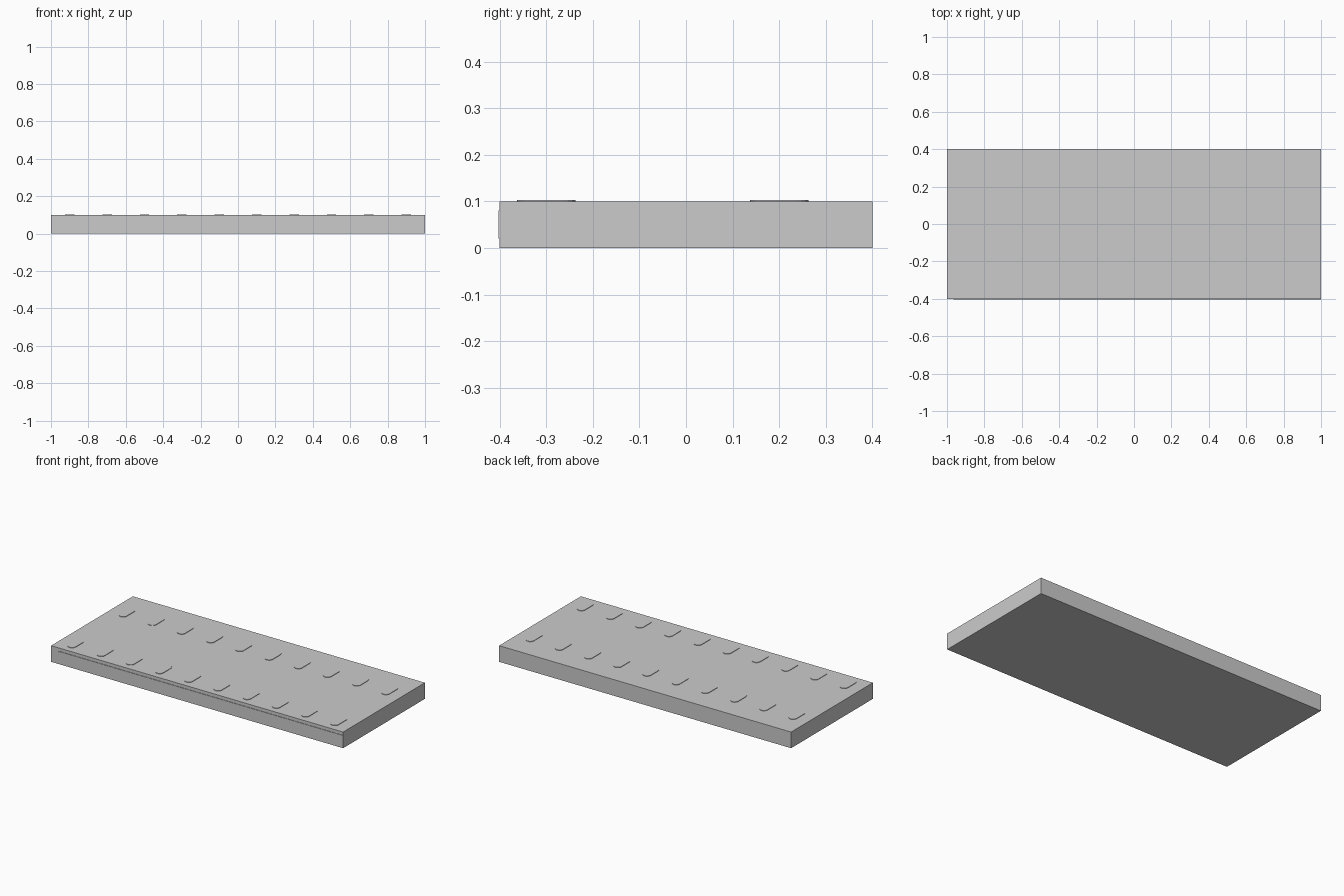
import bpy, bmesh
from math import pi, sin, cos
from mathutils import Vector

if "Cube" in bpy.data.objects:
    bpy.data.objects.remove(bpy.data.objects["Cube"])

L, W, H = 2.0, 0.8, 0.1      # slab size
RAISE = 0.003                # height of the raised strips


def make_object(name, bm):
    bmesh.ops.recalc_face_normals(bm, faces=bm.faces)
    mesh = bpy.data.meshes.new(name)
    bm.to_mesh(mesh)
    bm.free()
    obj = bpy.data.objects.new(name, mesh)
    bpy.context.collection.objects.link(obj)
    return obj


def arc(cx, cy, r, start, steps=8):
    """Half circle of points, counter-clockwise from the start angle."""
    return [(cx + r * cos(start + pi * i / steps),
             cy + r * sin(start + pi * i / steps)) for i in range(steps + 1)]


def add_prism(bm, points, offset):
    """Extrude a flat outline into a thin solid."""
    face = bm.faces.new([bm.verts.new(p) for p in points])
    ext = bmesh.ops.extrude_face_region(bm, geom=[face], use_keep_orig=True)
    verts = [g for g in ext["geom"] if isinstance(g, bmesh.types.BMVert)]
    bmesh.ops.translate(bm, verts=verts, vec=Vector(offset))


# Slab
bm = bmesh.new()
bmesh.ops.create_cube(bm, size=1)
bmesh.ops.scale(bm, vec=(L, W, H), verts=bm.verts)
bmesh.ops.translate(bm, vec=(0, 0, H / 2), verts=bm.verts)
make_object("slab", bm)

# Two rows of raised rounded studs on the top
R, HALF = 0.025, 0.0625
for row_name, y in (("back_studs", 0.2), ("front_studs", -0.3)):
    bm = bmesh.new()
    for i in range(10):
        x = -0.9 + 0.2 * i
        outline = arc(x, y + HALF - R, R, 0) + arc(x, y - HALF + R, R, pi)
        add_prism(bm, [(px, py, H) for px, py in outline], (0, 0, RAISE))
    make_object(row_name, bm)

# Long front strip: rounded left end, square right end flush with the slab
bm = bmesh.new()
outline = arc(-0.935, 0.05, 0.03, pi / 2, 12) + [(1.0, 0.02), (1.0, 0.08)]
add_prism(bm, [(px, -W / 2, pz) for px, pz in outline], (0, -RAISE, 0))
make_object("front_strip", bm)

# Lighter grey for the raised parts
light = bpy.data.materials.new("light_grey")
light.diffuse_color = (0.9, 0.9, 0.9, 1)
light.use_nodes = True
light.node_tree.nodes["Principled BSDF"].inputs["Base Color"].default_value = light.diffuse_color
dark = bpy.data.materials.new("mid_grey")
dark.diffuse_color = (0.6, 0.6, 0.6, 1)
dark.use_nodes = True
dark.node_tree.nodes["Principled BSDF"].inputs["Base Color"].default_value = dark.diffuse_color
for obj in bpy.data.objects:
    obj.data.materials.append(dark if obj.name == "slab" else light)
